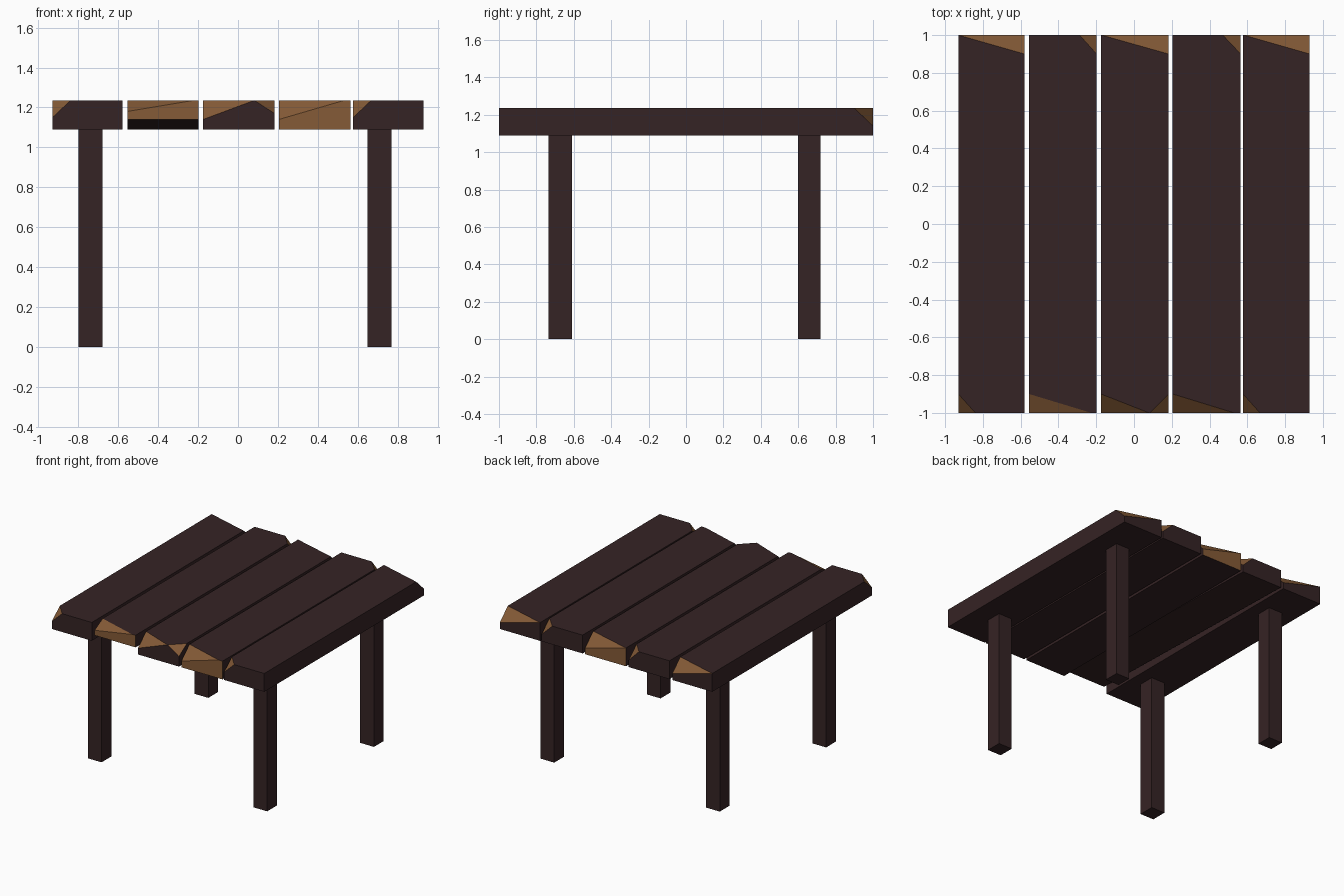
import bpy
import bmesh
from mathutils import Vector

if "Cube" in bpy.data.objects:
    bpy.data.objects.remove(bpy.data.objects["Cube"], do_unlink=True)


def material(name, rgb):
    mat = bpy.data.materials.new(name)
    mat.use_nodes = True
    mat.diffuse_color = (*rgb, 1)
    mat.node_tree.nodes["Principled BSDF"].inputs["Base Color"].default_value = (*rgb, 1)
    return mat


DARK = material("dark stained wood", (0.036, 0.017, 0.018))
RAW = material("raw cut wood", (0.235, 0.104, 0.038))
TOP, UNDER = 1.235, 1.09


def box(x, y, z):
    """Box mesh from three (low, high) ranges."""
    bm = bmesh.new()
    bmesh.ops.create_cube(bm, size=1)
    for v in bm.verts:
        v.co = [r[0] if c < 0 else r[1] for c, r in zip(v.co, (x, y, z))]
    return bm


def finish(bm, name):
    bmesh.ops.recalc_face_normals(bm, faces=bm.faces[:])
    mesh = bpy.data.meshes.new(name)
    bm.to_mesh(mesh)
    bm.free()
    mesh.materials.append(DARK)
    mesh.materials.append(RAW)
    obj = bpy.data.objects.new(name, mesh)
    bpy.context.collection.objects.link(obj)
    return obj


def chip_corner(bm, x, y, run, drop):
    """Slice off a top corner; run is signed along x, drop goes down."""
    corner = Vector((x, y, TOP))
    a = corner + Vector((run, 0, 0))
    b = corner - Vector((0, 0.1 * y, 0))
    c = corner - Vector((0, 0, drop))
    normal = (b - a).cross(c - a).normalized()
    if normal.dot(corner - a) < 0:
        normal.negate()
    cut = bmesh.ops.bisect_plane(bm, geom=bm.verts[:] + bm.edges[:] + bm.faces[:],
                                 plane_co=a, plane_no=normal, clear_outer=True)
    rim = [e for e in cut["geom_cut"] if isinstance(e, bmesh.types.BMEdge) and e.is_boundary]
    bmesh.ops.edgeloop_fill(bm, edges=rim, mat_nr=1)


# Planks: x range, chipped corners (side, end, run, drop), raw ends, front underside
planks = [
    ("outer_right_plank", (-0.93, -0.58), [(0, -1, 0.09, 0.085), (1, 1, 0.35, 0.095)], [], UNDER),
    ("inner_right_plank", (-0.555, -0.198), [(0, -1, 0.33, 0.055), (1, 1, 0.09, 0.09)], [-1], 1.14),
    ("middle_plank", (-0.175, 0.183), [(0, -1, 0.255, 0.095), (1, -1, -0.1, 0.065),
                                       (1, 1, 0.355, 0.095)], [1], UNDER),
    ("inner_left_plank", (0.205, 0.565), [(0, -1, 0.325, 0.095), (1, 1, 0.095, 0.09)], [-1], UNDER),
    ("outer_left_plank", (0.577, 0.93), [(0, -1, 0.09, 0.085), (1, 1, 0.35, 0.095)], [], UNDER),
]
for name, span, chips, raw_ends, front_under in planks:
    bm = box(span, (-1, 1), (UNDER, TOP))
    for v in bm.verts:
        if v.co.y < 0 and v.co.z < 1.1:
            v.co.z = front_under
    for f in bm.faces:
        if any(abs(f.calc_center_median().y - end) < 0.01 for end in raw_ends):
            f.material_index = 1
    for side, end, run, drop in chips:
        inward = abs(run) * (-1 if side else 1)
        chip_corner(bm, span[side], end, inward, drop)
    finish(bm, name)

# Square legs
for x_name, x in (("right", (-0.80, -0.68)), ("left", (0.65, 0.77))):
    for y_name, y in (("front", (-0.735, -0.61)), ("back", (0.60, 0.72))):
        finish(box(x, y, (0, UNDER)), f"{y_name}_{x_name}_leg")
